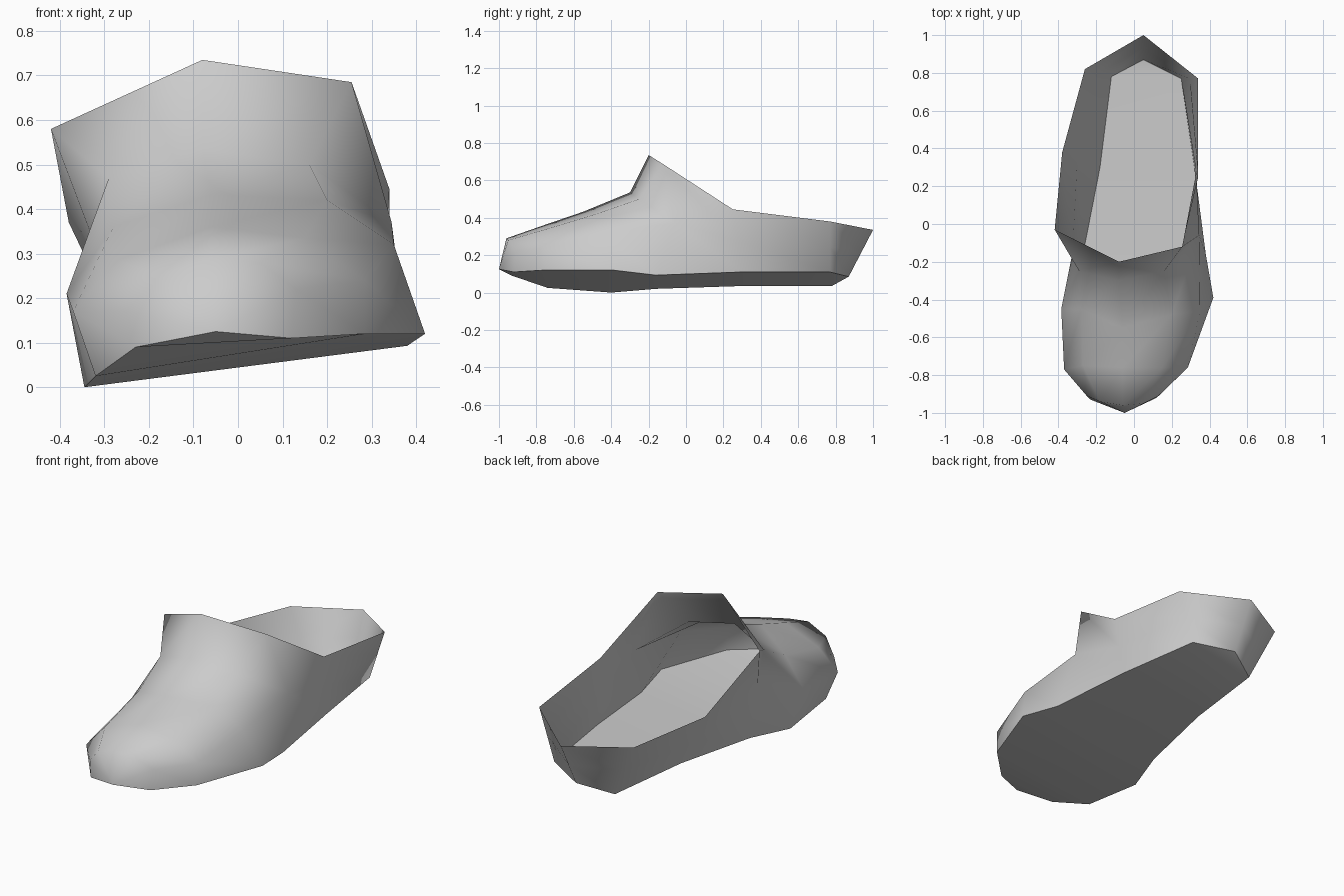
import bpy
import bmesh
from mathutils import Vector

if "Cube" in bpy.data.objects:
    bpy.data.objects.remove(bpy.data.objects["Cube"], do_unlink=True)

grey = bpy.data.materials.new("plain grey")
grey.use_nodes = True
grey.diffuse_color = (0.6, 0.6, 0.6, 1)
grey.node_tree.nodes["Principled BSDF"].inputs["Base Color"].default_value = (0.6, 0.6, 0.6, 1)

bm = bmesh.new()


def verts(points):
    return [bm.verts.new(p) for p in points]


def bridge(first, second):
    """Join two rows of equal length with quads."""
    for i in range(len(first) - 1):
        bm.faces.new((first[i], first[i + 1], second[i + 1], second[i]))


def wall(bottom, top, bulge=0.0):
    """Wall column from sole edge to collar, its middle pushed sideways."""
    middle = (Vector(bottom) + Vector(top)) / 2 + Vector((bulge, 0, 0))
    return verts((bottom, middle, top))


# Cross-sections of the forefoot, each running over the top from right to left sole edge
toe = verts([(-.23, -.93, .09), (-.25, -.91, .17), (-.18, -.94, .25), (-.06, -.96, .29),
             (.05, -.95, .28), (.13, -.91, .22), (.12, -.92, .11)])
toe_box = verts([(-.32, -.74, .025), (-.37, -.77, .17), (-.27, -.75, .285), (-.06, -.76, .36),
                 (.15, -.76, .335), (.285, -.76, .24), (.285, -.76, .12)])
ball = verts([(-.345, -.4, 0), (-.385, -.45, .21), (-.28, -.45, .36), (-.06, -.55, .432),
              (.2, -.48, .42), (.35, -.46, .32), (.42, -.39, .12)])
instep = verts([(-.27, -.16, .02), (-.325, -.15, .33), (-.29, -.25, .47), (-.08, -.3, .535),
                (.16, -.25, .5), (.345, -.06, .37), (.38, -.16, .093)])
for a, b in ((toe, toe_box), (toe_box, ball), (ball, instep)):
    bridge(a, b)

# Toe tip
tip = bm.verts.new((-.05, -1, .125))
for a, b in zip(toe, toe[1:]):
    bm.faces.new((tip, b, a))

# Raised tongue above the instep
tongue = verts([(-.42, -.03, .58), (-.08, -.2, .735), (.255, -.12, .685)])
bridge(instep[2:5], tongue)

# Walls round the open heel, from right waist to left waist
waist_r = wall((-.18, .3, .035), (-.38, .38, .37), -.02)
quarter_r = wall((-.12, .78, .035), (-.26, .82, .34))
heel = wall((.05, .87, .085), (.05, 1, .335))
quarter_l = wall((.25, .77, .11), (.34, .77, .38))
waist_l = wall((.32, .3, .11), (.34, .25, .445))
front_r = [instep[0], instep[1], tongue[0]]
front_l = [instep[6], instep[5], tongue[2]]
columns = [front_r, waist_r, quarter_r, heel, quarter_l, waist_l, front_l]
for a, b in zip(columns, columns[1:]):
    bridge(a, b)
bm.faces.new((instep[1], instep[2], tongue[0]))
bm.faces.new((instep[4], instep[5], tongue[2]))

# Sole made of strips across the foot
strips = [(s[0], s[-1]) for s in (toe, toe_box, ball, instep)]
strips += [(waist_r[0], waist_l[0]), (quarter_r[0], quarter_l[0])]
sole = [bm.faces.new((a[0], b[0], b[1], a[1])) for a, b in zip(strips, strips[1:])]
sole.append(bm.faces.new((tip, *strips[0])))
sole.append(bm.faces.new((*strips[-1], heel[0])))

bmesh.ops.recalc_face_normals(bm, faces=bm.faces)
if sole[2].normal.z > 0:
    bmesh.ops.reverse_faces(bm, faces=bm.faces)

# Smooth shading everywhere, with a sharp rim round the sole
for face in bm.faces:
    face.smooth = True
for edge in bm.edges:
    edge.smooth = len([f for f in edge.link_faces if f in sole]) != 1

mesh = bpy.data.meshes.new("shoe")
bm.to_mesh(mesh)
bm.free()
mesh.materials.append(grey)
bpy.context.collection.objects.link(bpy.data.objects.new("shoe", mesh))
